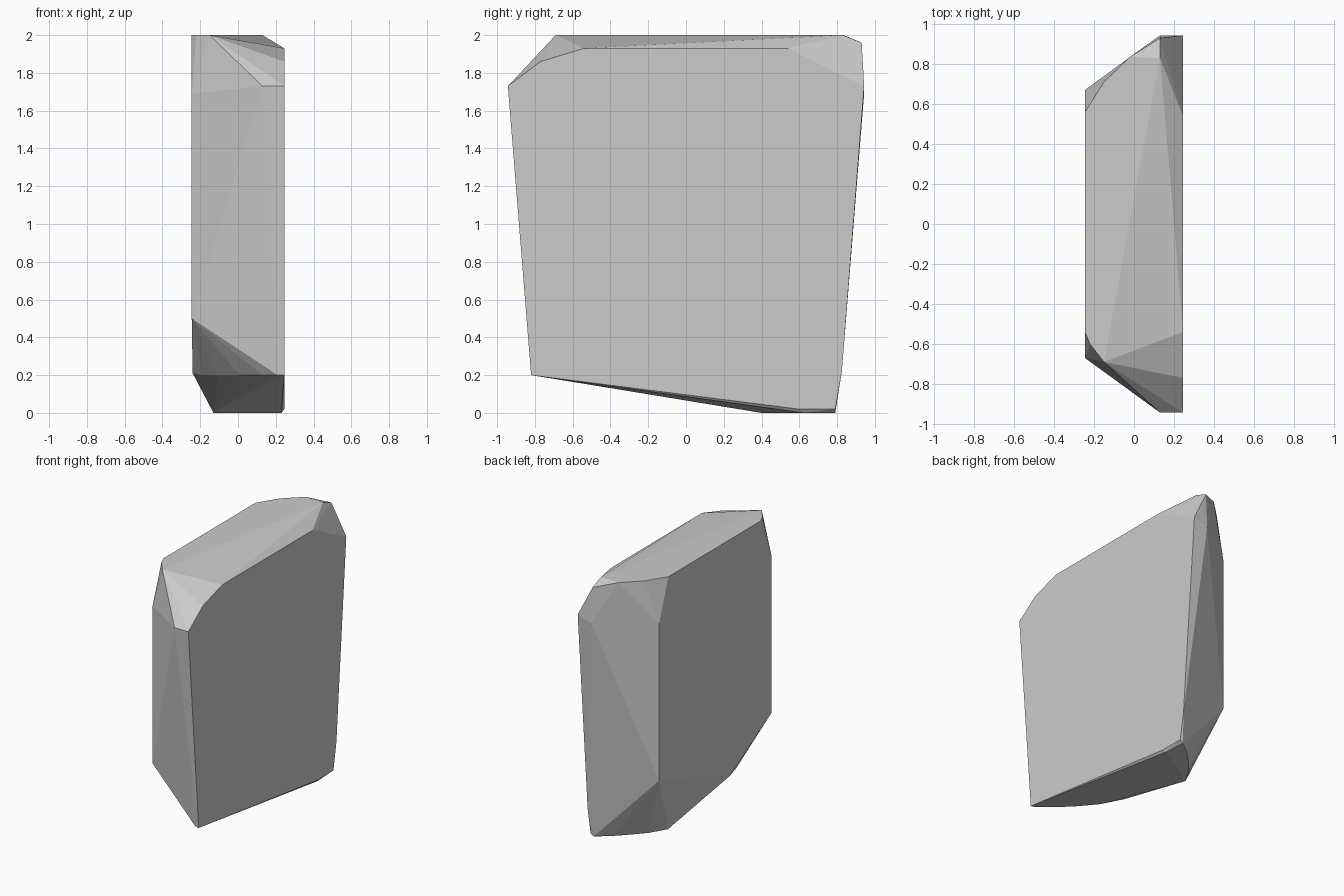
import bpy, bmesh

if "Cube" in bpy.data.objects:
    bpy.data.objects.remove(bpy.data.objects["Cube"])

X = 0.245
# right side outline (y, z)
right_side = [(-.943, 1.73), (-.77, 1.86), (-.54, 1.93), (.54, 1.93), (.943, 1.73),
              (.825, .22), (.79, .02), (.60, .02), (-.82, .2)]
# left side outline (y, z)
left_side = [(-.54, 2), (.56, 2), (.67, 1.69), (.67, .5), (-.67, .5), (-.67, 1.69)]
# top rim (x, y, z)
top_rim = [(-.15, .71, 2), (-.02, .835, 2), (.13, .83, 2), (.13, .93, 1.96),
           (-.15, -.69, 2), (-.22, -.60, 2)]
# front and back corner edges
corners = [(.13, -.943, 1.73), (.13, .943, 1.69)]
# curved lower edges: sloped front rim and flat foot
lower = [(.21, -.81, .2), (.13, -.745, .2), (.01, -.63, .2), (-.107, -.49, .2),
         (-.19, -.33, .2), (-.24, -.18, .21),
         (-.13, .40, 0), (-.06, .52, 0), (.02, .61, 0), (.12, .71, 0), (.22, .79, 0),
         (.23, .62, 0)]

points = [(X, y, z) for y, z in right_side] + [(-X, y, z) for y, z in left_side]
points += top_rim + corners + lower

# wrap all outlines in one faceted convex block
bm = bmesh.new()
for p in points:
    bm.verts.new(p)
res = bmesh.ops.convex_hull(bm, input=bm.verts[:])
loose = [v for v in bm.verts if not v.link_faces]
bmesh.ops.delete(bm, geom=loose, context='VERTS')
bmesh.ops.recalc_face_normals(bm, faces=bm.faces[:])
mesh = bpy.data.meshes.new("faceted_block")
bm.to_mesh(mesh)
bm.free()
block = bpy.data.objects.new("faceted_block", mesh)
bpy.context.collection.objects.link(block)
